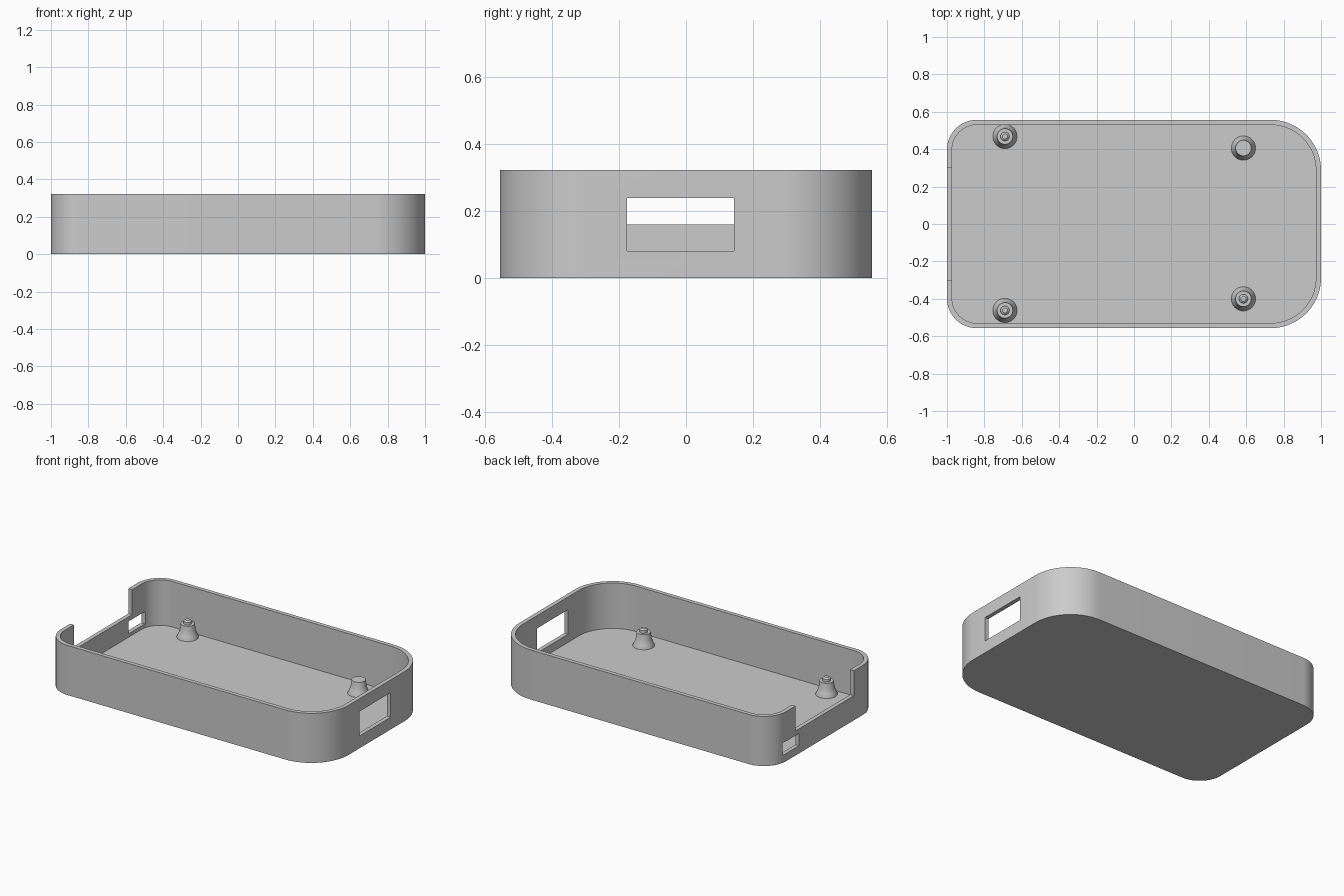
import bpy, bmesh, math

WIDTH, DEPTH, HEIGHT, WALL = 1.0, 0.557, 0.323, 0.027

default = bpy.data.objects.get("Cube")
if default:
    bpy.data.objects.remove(default, do_unlink=True)

grey = bpy.data.materials.new("plain grey")
grey.use_nodes = True
colour = (0.6, 0.6, 0.6, 1)
grey.diffuse_color = colour
grey.node_tree.nodes["Principled BSDF"].inputs["Base Color"].default_value = colour


def make_object(name, bm):
    bmesh.ops.recalc_face_normals(bm, faces=bm.faces[:])
    mesh = bpy.data.meshes.new(name)
    bm.to_mesh(mesh)
    bm.free()
    obj = bpy.data.objects.new(name, mesh)
    bpy.context.collection.objects.link(obj)
    mesh.materials.append(grey)
    return obj


def activate(obj):
    bpy.ops.object.select_all(action='DESELECT')
    obj.select_set(True)
    bpy.context.view_layer.objects.active = obj


def smooth(obj):
    activate(obj)
    bpy.ops.object.shade_smooth_by_angle(angle=math.radians(30))


def rounded_slab(name, inset, z0, z1, steps=20):
    """Rectangle with wide corners at +x and tighter ones at -x, extruded."""
    bm = bmesh.new()
    verts = []
    for i, (sx, sy, r) in enumerate([(1, 1, 0.27), (-1, 1, 0.16), (-1, -1, 0.16), (1, -1, 0.27)]):
        cx, cy = sx * (WIDTH - r), sy * (DEPTH - r)
        for k in range(steps + 1):
            a = (i + k / steps) * math.pi / 2
            verts.append(bm.verts.new((cx + (r - inset) * math.cos(a),
                                       cy + (r - inset) * math.sin(a), z0)))
    face = bm.faces.new(verts)
    extruded = bmesh.ops.extrude_face_region(bm, geom=[face])
    top = [g for g in extruded["geom"] if isinstance(g, bmesh.types.BMVert)]
    bmesh.ops.translate(bm, verts=top, vec=(0, 0, z1 - z0))
    return make_object(name, bm)


def box(name, low, high):
    bm = bmesh.new()
    bmesh.ops.create_cube(bm, size=1)
    for v in bm.verts:
        v.co = [(a + b) / 2 + c * (b - a) for a, b, c in zip(low, high, v.co)]
    return make_object(name, bm)


def cut(target, cutter):
    mod = target.modifiers.new("cut", 'BOOLEAN')
    mod.operation, mod.solver, mod.object = 'DIFFERENCE', 'EXACT', cutter
    activate(target)
    bpy.ops.object.modifier_apply(modifier=mod.name)
    bpy.data.objects.remove(cutter, do_unlink=True)


def lathe(name, profile, x, y, segments=32):
    """Revolve (radius, height) points into a capped turned part."""
    bm = bmesh.new()
    rings = []
    for r, z in profile:
        rings.append([bm.verts.new((x + r * math.cos(t), y + r * math.sin(t), z))
                      for t in (math.tau * k / segments for k in range(segments))])
    for a, b in zip(rings, rings[1:]):
        for k in range(segments):
            n = (k + 1) % segments
            bm.faces.new((a[k], a[n], b[n], b[k]))
    bm.faces.new(rings[0])
    bm.faces.new(rings[-1])
    obj = make_object(name, bm)
    smooth(obj)
    return obj


# Open tray with rounded corners
tray = rounded_slab("tray", 0, 0, HEIGHT)
cut(tray, rounded_slab("cavity", WALL, WALL, HEIGHT + 0.1))

# Wide notch and small port in one end, window in the other
cut(tray, box("notch", (-1.1, -0.3, 0.16), (-0.9, 0.3, 0.5)))
cut(tray, box("port", (-1.1, 0.265, 0.05), (-0.9, 0.43, 0.13)))
cut(tray, box("window", (0.9, -0.177, 0.08), (1.1, 0.143, 0.24)))
smooth(tray)

# Flared mounting posts, three of them with a locating pin
POST = [(0.065, 0.02), (0.065, 0.03), (0.055, 0.05), (0.047, 0.075), (0.042, 0.115)]
PIN = [(0.024, 0.11), (0.024, 0.132), (0.014, 0.14)]
for name, x, y, has_pin in [("right_back", -0.69, 0.468, True),
                            ("right_front", -0.69, -0.462, True),
                            ("left_front", 0.585, -0.4, True),
                            ("left_back", 0.585, 0.406, False)]:
    lathe(name + "_post", POST, x, y)
    if has_pin:
        lathe(name + "_pin", PIN, x, y)
